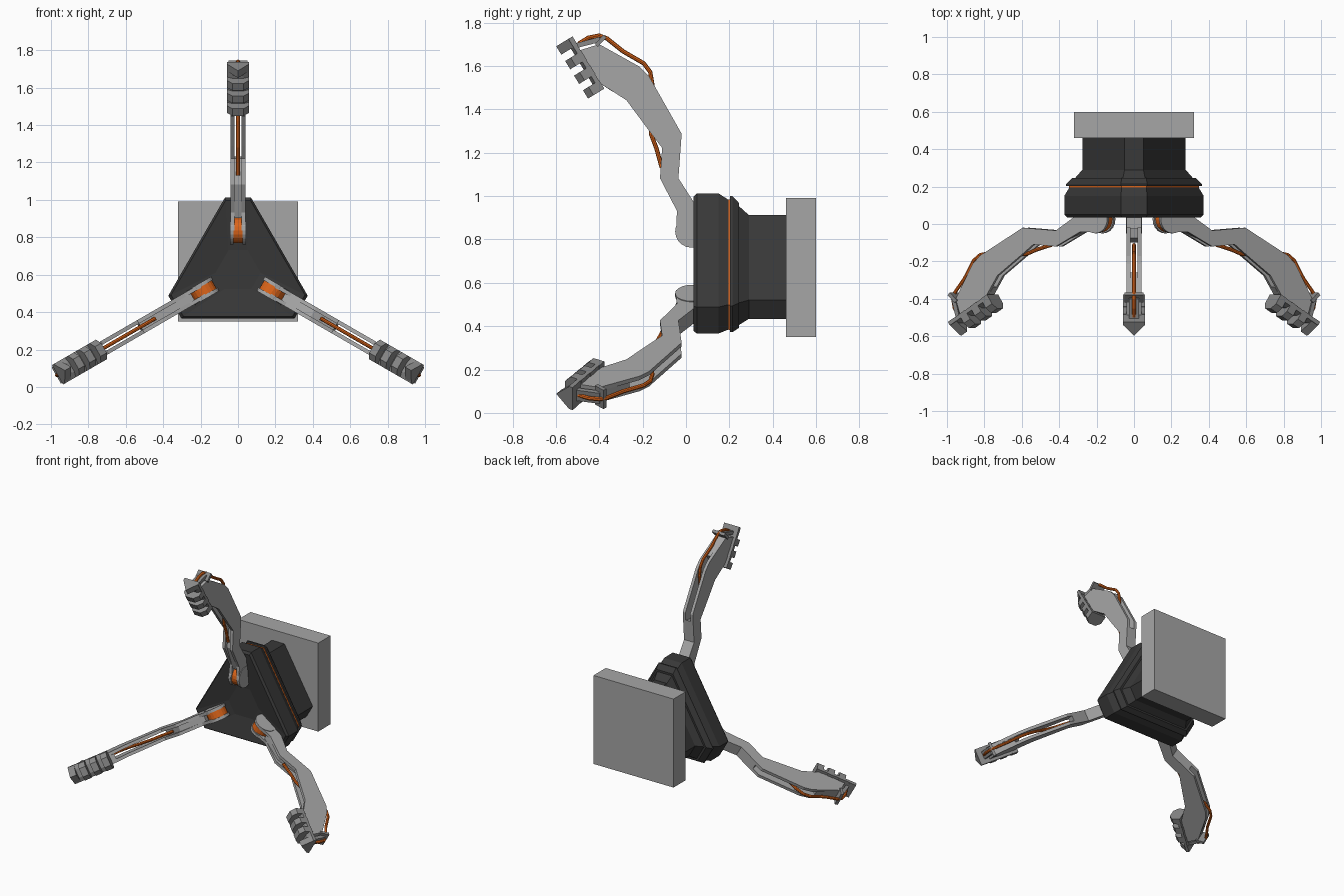
import bpy, bmesh, math
from mathutils import Matrix, Vector

if "Cube" in bpy.data.objects:
    bpy.data.objects.remove(bpy.data.objects["Cube"])

CZ = 0.622  # height of the gripper axis


def material(name, rgb):
    m = bpy.data.materials.new(name)
    m.diffuse_color = (*rgb, 1)
    m.use_nodes = True
    m.node_tree.nodes["Principled BSDF"].inputs["Base Color"].default_value = m.diffuse_color
    return m


GREY = material("light grey", (0.38, 0.38, 0.38))
CLAW = material("mid grey", (0.25, 0.25, 0.25))
BLACK = material("charcoal", (0.04, 0.04, 0.04))
ORANGE = material("orange", (0.72, 0.13, 0.01))


def finish(name, bm, mat, matrix=Matrix()):
    bmesh.ops.recalc_face_normals(bm, faces=bm.faces)
    me = bpy.data.meshes.new(name)
    bm.to_mesh(me)
    bm.free()
    me.materials.append(mat)
    ob = bpy.data.objects.new(name, me)
    ob.matrix_world = matrix
    bpy.context.collection.objects.link(ob)
    return ob


def loft(bm, rings):
    """Join equal-length rings of points and cap both ends."""
    vs = [[bm.verts.new(p) for p in ring] for ring in rings]
    n = len(vs[0])
    for a, b in zip(vs, vs[1:]):
        for i in range(n):
            bm.faces.new((a[i], a[(i + 1) % n], b[(i + 1) % n], b[i]))
    bm.faces.new(vs[0])
    bm.faces.new(vs[-1])


def prism(bm, pts, x0, x1):
    """Extrude an arm profile of (radius, y) points across x."""
    loft(bm, [[(x, y, r) for r, y in pts] for x in (x0, x1)])


def tri_ring(y, R, h):
    """Triangle with cut corners: corner distance R, corner half width h."""
    out = []
    for k in range(3):
        a = math.radians(90 - 120 * k)
        d, t = Vector((math.cos(a), math.sin(a))), Vector((math.sin(a), -math.cos(a)))
        for s in (-1, 1):
            p = d * R + t * h * s
            out.append((p.x, y, p.y + CZ))
    return out


def tri_body(name, mat, sections):
    bm = bmesh.new()
    loft(bm, [tri_ring(*s) for s in sections])
    finish(name, bm, mat)


# Mounting plate
bm = bmesh.new()
bmesh.ops.create_cube(bm, size=1, matrix=Matrix.Translation((0, 0.53, 0.67)) @ Matrix.Diagonal((0.64, 0.14, 0.64, 1)))
finish("mounting_plate", bm, GREY)

# Triangular hub with dished front, seal, flange and neck
tri_body("hub_front", BLACK, [(0.065, 0.11, 0.05), (0.035, 0.375, 0.066), (0.05, 0.39, 0.07),
                              (0.15, 0.39, 0.07), (0.197, 0.36, 0.066)])
tri_body("hub_seal", ORANGE, [(0.195, 0.363, 0.066), (0.206, 0.363, 0.066)])
tri_body("hub_flange", BLACK, [(0.204, 0.378, 0.07), (0.214, 0.378, 0.07), (0.245, 0.345, 0.066)])
tri_body("hub_neck", BLACK, [(0.24, 0.335, 0.06), (0.29, 0.29, 0.05), (0.46, 0.29, 0.05)])

# Arm profile as (radius, y)
OUTER = [(0.215, 0.07), (0.32, 0.055), (0.46, -0.035), (0.665, -0.02), (0.93, -0.17),
         (0.975, -0.215), (1.078, -0.40)]
INNER = [(1.05, -0.49), (0.90, -0.40), (0.82, -0.275), (0.665, -0.16), (0.60, -0.11),
         (0.46, -0.12), (0.31, -0.042), (0.215, -0.045)]
LOWER_CORE = [(0.30, 0.055), (0.32, 0.055), (0.46, -0.035), (0.61, -0.024), (0.60, -0.075),
              (0.46, -0.10), (0.31, -0.042), (0.28, -0.03)]
WRIST_CORE = [(0.99, -0.26), (1.078, -0.40), (1.05, -0.49), (0.90, -0.40), (0.86, -0.34)]
CABLE = [(1.08, -0.495), (1.108, -0.45), (1.118, -0.40), (1.105, -0.365), (1.045, -0.29), (0.99, -0.195),
         (0.95, -0.165), (0.89, -0.155), (0.80, -0.165), (0.66, -0.16), (0.60, -0.137), (0.51, -0.112)]
U = Vector((-0.855, 0.52))   # along the claw, (radius, y)
N = Vector((-0.52, -0.855))  # out of the claw teeth
A = Vector((1.11, -0.53))    # claw tip


def claw_block(bm, section, u0, u1):
    """Extrude an (x, depth) section along the claw."""
    rings = []
    for u in (u0, u1):
        ring = []
        for x, n in section:
            p = A + U * u + N * n
            ring.append((x, p.y, p.x))
        rings.append(ring)
    loft(bm, rings)


def disc(bm, radius, x0, x1):
    prism(bm, [(0.215 + radius * math.cos(i * math.tau / 20), 0.025 + radius * math.sin(i * math.tau / 20))
               for i in range(20)], x0, x1)


for k, side in enumerate(("top", "right", "left")):
    M = Matrix.Translation((0, 0, CZ)) @ Matrix.Rotation(math.radians(120 * k), 4, 'Y')

    # Arm: two side rails with hinge cheeks, filled below and at the wrist
    bm = bmesh.new()
    for x0, x1 in ((-0.04, -0.019), (0.019, 0.04)):
        prism(bm, OUTER + INNER, x0, x1)
    disc(bm, 0.075, -0.044, -0.024)
    disc(bm, 0.075, 0.024, 0.044)
    prism(bm, LOWER_CORE, -0.019, 0.019)
    prism(bm, WRIST_CORE, -0.019, 0.019)
    finish(side + "_arm", bm, GREY, M)

    # Hinge drum
    bm = bmesh.new()
    disc(bm, 0.068, -0.024, 0.024)
    finish(side + "_hinge_drum", bm, ORANGE, M)

    # Claw pad with four teeth, the first one pointed
    bm = bmesh.new()
    w = 0.06
    claw_block(bm, [(-w, -0.006), (w, -0.006), (w, 0.014), (0.03, 0.028), (-0.03, 0.028), (-w, 0.014)], 0.002, 0.28)
    for i in range(4):
        top = [(0.0, 0.08)] if i == 0 else [(0.03, 0.08), (-0.03, 0.08)]
        sh = 0.01 if i == 0 else 0.05
        claw_block(bm, [(-w, -0.008), (w, -0.008), (w, sh)] + top + [(-w, sh)], i * 0.079, i * 0.079 + 0.045)
    finish(side + "_claw", bm, CLAW, M)

    # Cable guide on the wrist
    bm = bmesh.new()
    prism(bm, [(1.06, -0.505), (1.082, -0.51), (1.112, -0.40), (1.09, -0.39)], -0.028, 0.028)
    prism(bm, [(1.065, -0.408), (1.08, -0.42), (1.122, -0.38), (1.108, -0.366)], -0.05, 0.05)
    finish(side + "_cable_guide", bm, CLAW, M)

    # Cable running over the wrist and through the arm slot
    bm = bmesh.new()
    rings = []
    pts = [Vector((0, y, r)) for r, y in CABLE]
    for i, p in enumerate(pts):
        t = (pts[min(i + 1, len(pts) - 1)] - pts[max(i - 1, 0)]).normalized()
        b = Vector((1, 0, 0))
        c = t.cross(b)
        rings.append([p + 0.01 * (b * math.cos(j * math.tau / 8) + c * math.sin(j * math.tau / 8)) for j in range(8)])
    loft(bm, rings)
    finish(side + "_cable", bm, ORANGE, M)
